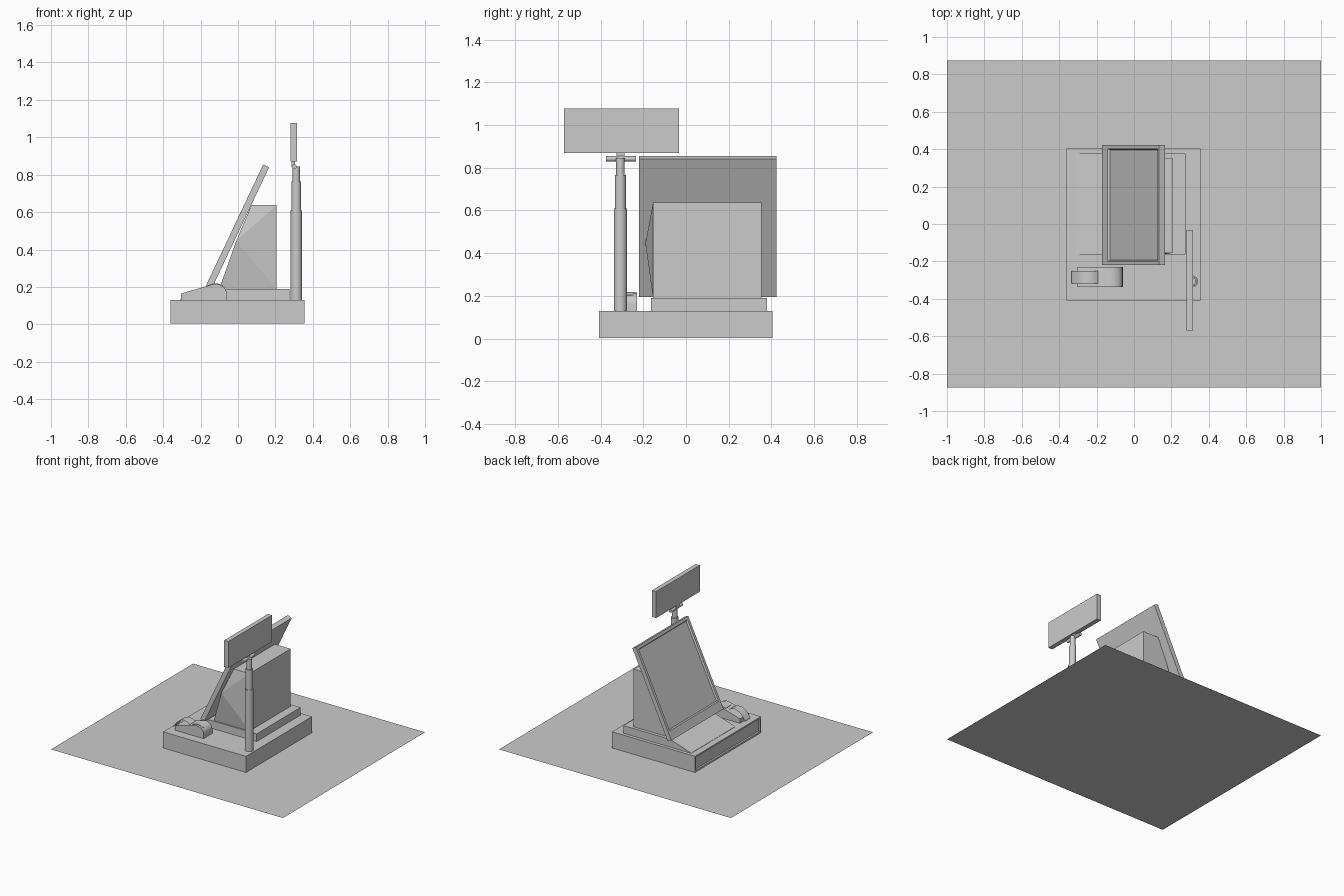
import bpy, bmesh, math
from mathutils import Matrix, Vector

if "Cube" in bpy.data.objects:
    bpy.data.objects.remove(bpy.data.objects["Cube"])


def finish(name, bm, smooth=False, closed=True):
    if closed:
        bmesh.ops.recalc_face_normals(bm, faces=bm.faces[:])
    me = bpy.data.meshes.new(name)
    bm.to_mesh(me)
    bm.free()
    ob = bpy.data.objects.new(name, me)
    bpy.context.collection.objects.link(ob)
    if smooth:
        bpy.ops.object.select_all(action='DESELECT')
        ob.select_set(True)
        bpy.context.view_layer.objects.active = ob
        bpy.ops.object.shade_smooth_by_angle(angle=math.radians(35))
    return ob


def box_bm(lo, hi):
    bm = bmesh.new()
    bmesh.ops.create_cube(bm, size=1)
    lo, hi = Vector(lo), Vector(hi)
    for v in bm.verts:
        v.co = Vector([lo[i] + (v.co[i] + 0.5) * (hi[i] - lo[i]) for i in range(3)])
    return bm


def front_face(bm):
    return min(bm.faces, key=lambda f: f.calc_center_median().x)


def prism(name, profile, y0, y1, smooth=False):
    """Extrude an x-z profile along y."""
    bm = bmesh.new()
    f = bm.faces.new([bm.verts.new((x, y0, z)) for x, z in profile])
    r = bmesh.ops.extrude_face_region(bm, geom=[f])
    for v in r['geom']:
        if isinstance(v, bmesh.types.BMVert):
            v.co.y = y1
    return finish(name, bm, smooth)


def cylinder(bm, r, centre, length, rot=Matrix()):
    bmesh.ops.create_cone(bm, cap_ends=True, segments=24, radius1=r, radius2=r,
                          depth=length, matrix=Matrix.Translation(centre) @ rot)


# counter surface (flat sheet)
bm = bmesh.new()
bmesh.ops.create_grid(bm, x_segments=1, y_segments=1, size=1,
                      matrix=Matrix.Diagonal((1, 0.875, 1, 1)))
finish("counter_sheet", bm, closed=False)

# cash drawer with recessed front panel
bm = box_bm((-0.36, -0.408, 0.004), (0.355, 0.404, 0.13))
bmesh.ops.inset_region(bm, faces=[front_face(bm)], thickness=0.018)
bmesh.ops.inset_region(bm, faces=[front_face(bm)], thickness=0.002, depth=-0.012)
finish("cash_drawer", bm)

# stand plate, sloping down to the front
prism("stand_plate", [(0.275, 0.13), (0.275, 0.19), (-0.13, 0.19), (-0.31, 0.132), (-0.31, 0.13)],
      -0.163, 0.378)

# computer housing, one side pushed out towards the screen
bm = bmesh.new()
outline = [(0.207, 0.19), (0.207, 0.638), (0.072, 0.638), (-0.01, 0.445), (-0.10, 0.19)]
near = [bm.verts.new((x, -0.19 if i == 3 else -0.154, z)) for i, (x, z) in enumerate(outline)]
far = [bm.verts.new((x, 0.353, z)) for x, z in outline]
bm.faces.new(far)
for tri in ((0, 1, 3), (1, 2, 3), (0, 3, 4)):
    bm.faces.new([near[i] for i in tri])
for i in range(5):
    j = (i + 1) % 5
    bm.faces.new((near[i], near[j], far[j], far[i]))
finish("computer_housing", bm)

# tilted touch screen with recessed glass and a deeper lower bezel
bm = box_bm((0, -0.22, 0), (0.035, 0.423, 0.713))
bmesh.ops.inset_region(bm, faces=[front_face(bm)], thickness=0.03)
glass = min((f for f in bm.faces if f.normal.x < -0.9), key=lambda f: -f.calc_area())
for v in sorted(glass.verts, key=lambda v: v.co.z)[:2]:
    v.co.z += 0.045
bmesh.ops.inset_region(bm, faces=[glass], thickness=0.01, depth=-0.012)
bm.transform(Matrix.Translation((-0.17, 0, 0.21)) @ Matrix.Rotation(math.radians(25.3), 4, 'Y'))
finish("touch_screen", bm)

# receipt printer with rounded back, raised lid on top
curve = [(-0.12 + 0.06 * math.sin(a), 0.165 + 0.05 * math.cos(a))
         for a in [math.radians(d) for d in range(-15, 91, 15)]]
prism("receipt_printer", [(-0.06, 0.13), (-0.305, 0.13), (-0.305, 0.165)] + curve,
      -0.338, -0.23, True)
prism("printer_lid", [(-0.08, 0.19), (-0.17, 0.19), (-0.17, 0.206)]
      + [(x, z + 0.004) for x, z in curve[:5]] + [(-0.08, 0.206)], -0.32, -0.245, True)

# curled paper strip
bm = bmesh.new()
strip = [(-0.333, 0.145), (-0.312, 0.18), (-0.28, 0.207), (-0.245, 0.217), (-0.21, 0.209), (-0.18, 0.19)]
rows = [[bm.verts.new((x, y, z)) for y in (-0.318, -0.25)] for x, z in strip]
for a, b in zip(rows, rows[1:]):
    bm.faces.new((a[0], b[0], b[1], a[1]))
finish("paper_strip", bm, True, closed=False)

# telescopic pole
px, py = 0.312, -0.307
bm = bmesh.new()
for r, z0, z1 in ((0.031, 0.13, 0.61), (0.026, 0.61, 0.765), (0.02, 0.765, 0.845)):
    cylinder(bm, r, (px, py, (z0 + z1) / 2), z1 - z0)
finish("telescopic_pole", bm, True)

# hinge and customer display
bm = bmesh.new()
cylinder(bm, 0.013, (0.3, -0.305, 0.842), 0.14, Matrix.Rotation(math.pi / 2, 4, 'X'))
finish("hinge_pin", bm, True)
finish("hinge_neck", box_bm((0.285, -0.326, 0.842), (0.305, -0.288, 0.875)))
finish("customer_display", box_bm((0.28, -0.57, 0.87), (0.316, -0.032, 1.076)))
